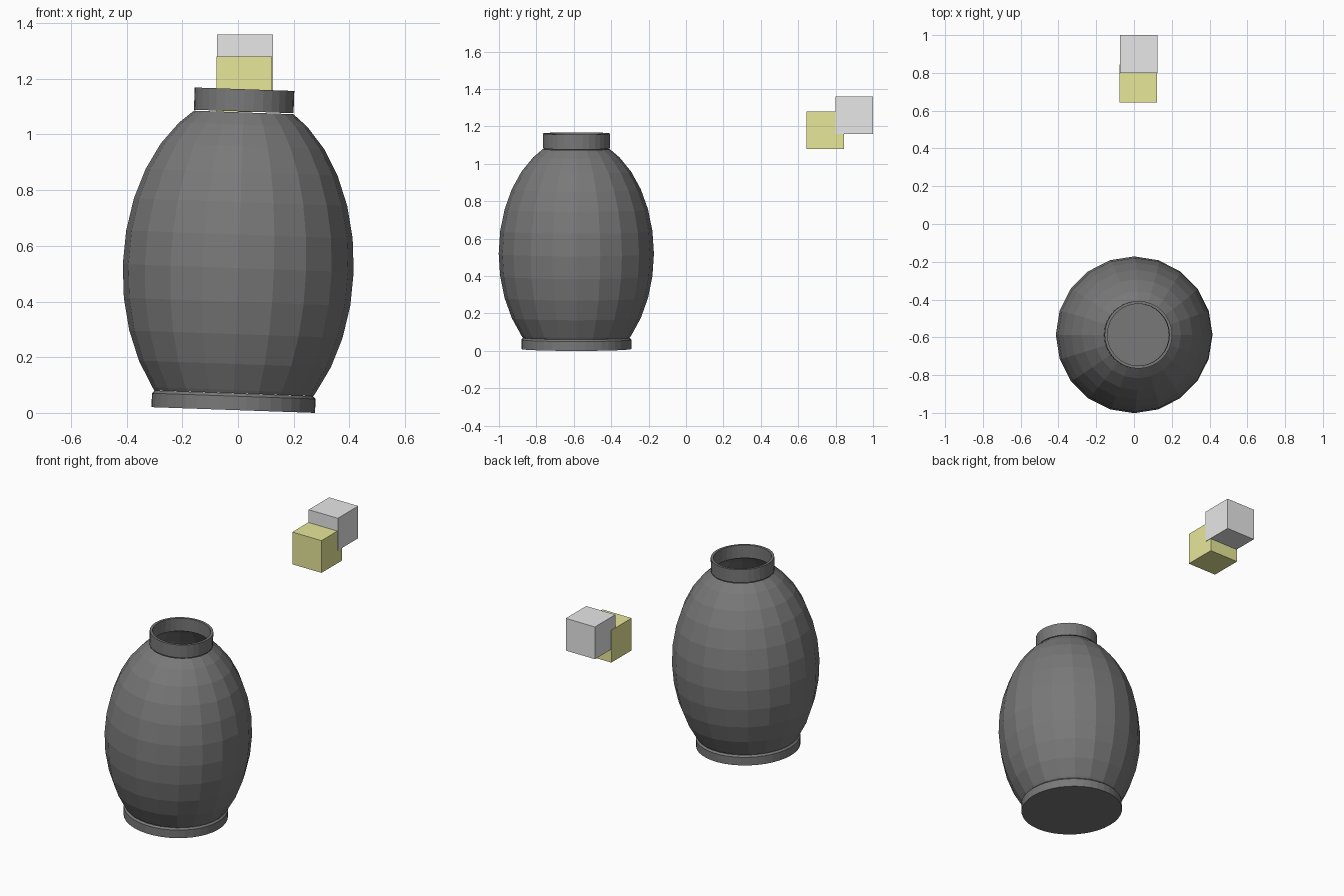
import bpy, bmesh, math
from mathutils import Matrix

if "Cube" in bpy.data.objects:
    bpy.data.objects.remove(bpy.data.objects["Cube"])


def material(name, rgb):
    m = bpy.data.materials.new(name)
    m.use_nodes = True
    m.diffuse_color = (*rgb, 1)
    m.node_tree.nodes["Principled BSDF"].inputs["Base Color"].default_value = (*rgb, 1)
    return m


dark_grey = material("dark grey", (0.19, 0.19, 0.19))
light_grey = material("light grey", (0.8, 0.8, 0.8))
yellow = material("pale yellow", (0.8, 0.8, 0.32))


def finish(bm, name, mat, matrix):
    mesh = bpy.data.meshes.new(name)
    bm.to_mesh(mesh)
    bm.free()
    mesh.materials.append(mat)
    ob = bpy.data.objects.new(name, mesh)
    ob.matrix_world = matrix
    bpy.context.collection.objects.link(ob)
    return ob


def lathe(name, profile, segs, matrix, floor=False, closed=False):
    """Turn (radius, height) points, listed bottom to top, about z."""
    bm = bmesh.new()
    rings = []
    for r, z in profile:
        angles = [math.tau * i / segs for i in range(segs)]
        rings.append([bm.verts.new((r * math.cos(a), r * math.sin(a), z)) for a in angles])
    pairs = list(zip(rings, rings[1:]))
    if closed:
        pairs.append((rings[-1], rings[0]))
    for low, high in pairs:
        for i in range(segs):
            j = (i + 1) % segs
            bm.faces.new((low[i], low[j], high[j], high[i]))
    if floor:
        bm.faces.new(rings[0][::-1])
    return finish(bm, name, dark_grey, matrix)


# The jar leans slightly towards +x
lean = Matrix.Translation((-0.017, -0.5865, 0.0103)) @ Matrix.Rotation(0.035, 4, "Y")

# Egg-shaped body, cut off at the foot and the neck
radius, half_height, middle = 0.415, 0.62, 0.51
angles = [-46.5] + [11.25 * k for k in range(-4, 6)] + [64.5]
body_profile = [(radius * math.cos(math.radians(a)),
                 middle + half_height * math.sin(math.radians(a))) for a in angles]
lathe("jar_body", body_profile, 20, lean)

# Foot with a closed underside
lathe("jar_foot", [(0.294, 0), (0.294, 0.05), (0.284, 0.06)], 40, lean, floor=True)

# Open neck ring
lathe("jar_neck", [(0.179, 1.073), (0.179, 1.153), (0.164, 1.153), (0.164, 1.073)],
      32, lean, closed=True)


# Two overlapping cubes behind the jar
def cube(name, centre, mat):
    bm = bmesh.new()
    bmesh.ops.create_cube(bm, size=0.2)
    finish(bm, name, mat, Matrix.Translation(centre))


cube("yellow_cube", (0.022, 0.744, 1.18), yellow)
cube("grey_cube", (0.025, 0.9, 1.26), light_grey)
